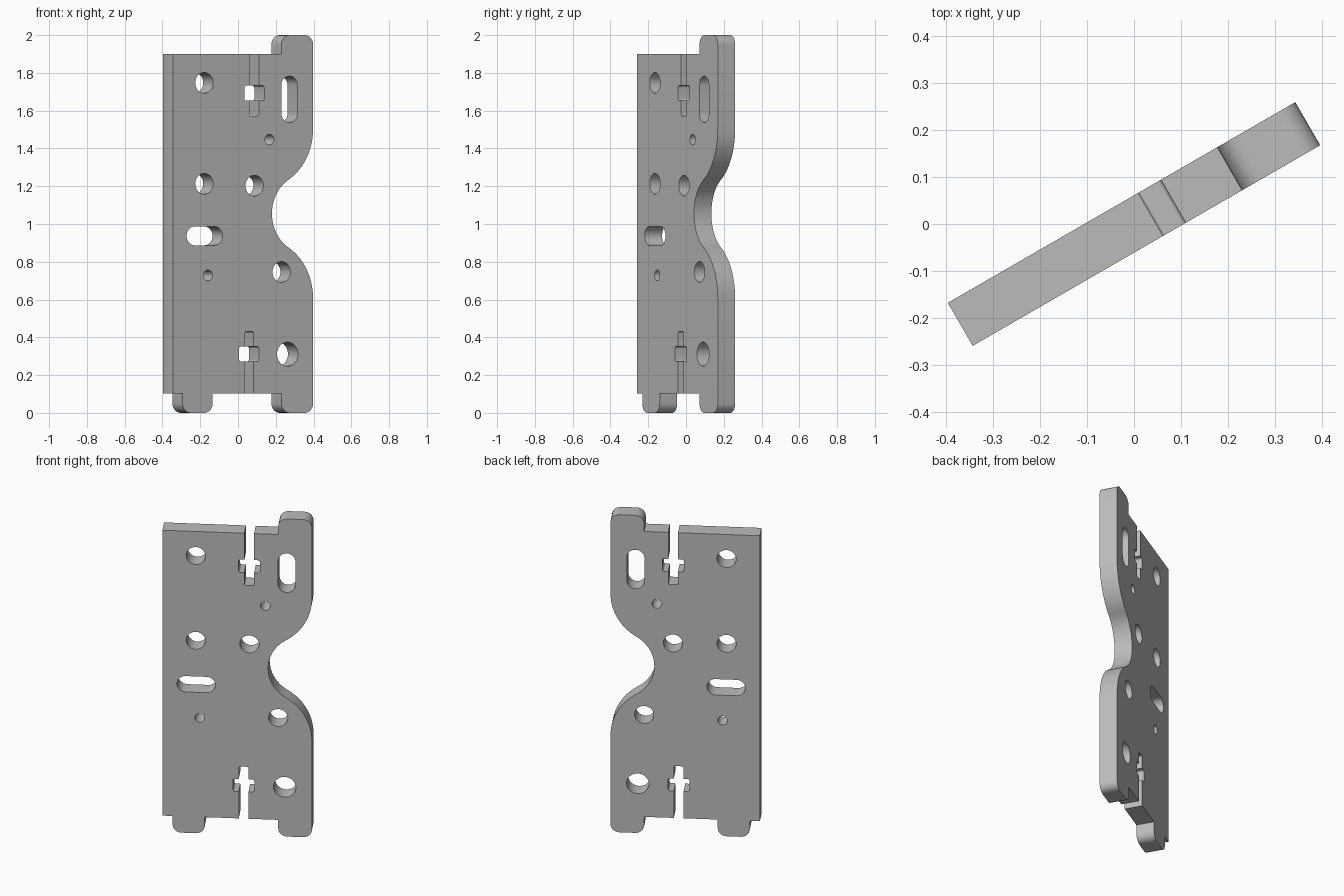
import bpy, bmesh, math
from mathutils import Vector

if "Cube" in bpy.data.objects:
    bpy.data.objects.remove(bpy.data.objects["Cube"])

HALF_T = 0.053   # half of the plate thickness
HALF_W = 0.428   # half of the plate width
WAIST_Z = 1.055  # height of the side cutout


def arc(cx, cz, r, a0, a1, n=14):
    """Points on a circular arc, angles in degrees."""
    angles = [math.radians(a0 + (a1 - a0) * i / n) for i in range(n + 1)]
    return [(cx + r * math.cos(a), cz + r * math.sin(a)) for a in angles]


def fillet(corners, n=6):
    """Turn (x, z, radius) corners into an outline with rounded corners."""
    out = []
    for i, (x, z, r) in enumerate(corners):
        p = Vector((x, z))
        if r == 0:
            out.append((x, z))
            continue
        a = (Vector(corners[i - 1][:2]) - p).normalized()
        b = (Vector(corners[(i + 1) % len(corners)][:2]) - p).normalized()
        c = p + (a + b) * r  # right-angled corners only
        for k in range(n + 1):
            t = math.pi / 2 * k / n
            out.append(tuple(c - b * r * math.cos(t) - a * r * math.sin(t)))
    return out


def hole(x, z, r):
    return arc(x, z, r, 0, 360, 32)[:-1]


def slot(x, z, r, dx, dz):
    """Rounded slot: half circles offset by (dx, dz) on both sides."""
    a = math.degrees(math.atan2(dz, dx))
    return arc(x + dx, z + dz, r, a - 90, a + 90) + arc(x - dx, z - dz, r, a + 90, a + 270)


def nut_slot(x, z_open, z_nut, z_end):
    """Open slot with a wider nut pocket, listed from right to left."""
    s = 0.028
    d = 1 if z_end > z_open else -1
    n0, n1 = z_nut - 0.04 * d, z_nut + 0.04 * d
    right = [(s, z_open, 0), (s, n0, 0), (0.061, n0, 0.012), (0.061, n1, 0.012),
             (s, n1, 0), (s, z_end, 0.008)]
    left = [(-u, z, r) for u, z, r in reversed(right)]
    return [(x + u, z, r) for u, z, r in right + left]


# Waist on the right edge: convex arc, concave arc, convex arc
big, small, rise, turn = 0.312, 0.21, 0.446, 58.7
waist = (arc(HALF_W - big, WAIST_Z - rise, big, 0, turn)
         + arc(0.177 + small, WAIST_Z, small, 180 + turn, 180 - turn, 28)[1:]
         + arc(HALF_W - big, WAIST_Z + rise, big, -turn, 0)[1:])

# Plate outline with feet, top tab and the two nut slots
bottom_slot = nut_slot(0.037, 0.103, 0.312, 0.43)[::-1]
corners = [(-HALF_W, 0.103, 0), (-0.37, 0.103, 0), (-0.37, 0, 0.05), (-0.186, 0, 0.05),
           (-0.186, 0.103, 0)]
corners += bottom_slot
corners += [(0.235, 0.103, 0), (0.235, 0, 0.05), (HALF_W, 0, 0.05)]
corners += [(u, z, 0) for u, z in waist]
corners += [(HALF_W, 2, 0.05), (0.235, 2, 0.05), (0.235, 1.9, 0)]
corners += nut_slot(0.069, 1.9, 1.693, 1.572)
corners += [(-HALF_W, 1.9, 0)]

loops = [
    fillet(corners),
    # Bolt holes
    hole(-0.237, 1.747, 0.055), hole(-0.237, 1.213, 0.055), hole(0.07, 1.203, 0.055),
    hole(0.235, 0.746, 0.055), hole(0.272, 0.311, 0.064),
    # Pin holes
    hole(0.162, 1.447, 0.028), hole(-0.214, 0.728, 0.028),
    # Long slots
    slot(0.284, 1.66, 0.05, 0, 0.073), slot(-0.235, 0.937, 0.05, 0.06, 0),
]

# Extrude the filled profile into the plate
curve = bpy.data.curves.new("plate_profile", 'CURVE')
curve.dimensions = '2D'
curve.fill_mode = 'BOTH'
curve.extrude = HALF_T
for pts in loops:
    spline = curve.splines.new('POLY')
    spline.points.add(len(pts) - 1)
    for point, (u, z) in zip(spline.points, pts):
        point.co = (u, z, 0, 1)
    spline.use_cyclic_u = True

plate = bpy.data.objects.new("side_plate", curve)
bpy.context.collection.objects.link(plate)
bpy.context.view_layer.objects.active = plate
plate.select_set(True)
bpy.ops.object.convert(target='MESH')
plate = bpy.context.object
plate.name = "side_plate"

# Weld the caps to the walls
bm = bmesh.new()
bm.from_mesh(plate.data)
bmesh.ops.remove_doubles(bm, verts=bm.verts, dist=0.0002)
bmesh.ops.recalc_face_normals(bm, faces=bm.faces)
bm.to_mesh(plate.data)
bm.free()

# Stand the plate up, turned 30 degrees
plate.rotation_euler = (math.radians(90), 0, math.radians(30))

grey = bpy.data.materials.new("plain_grey")
grey.diffuse_color = (0.5, 0.5, 0.5, 1)
grey.use_nodes = True
grey.node_tree.nodes["Principled BSDF"].inputs["Base Color"].default_value = grey.diffuse_color
plate.data.materials.clear()
plate.data.materials.append(grey)
bpy.ops.object.shade_smooth_by_angle(angle=math.radians(30))
